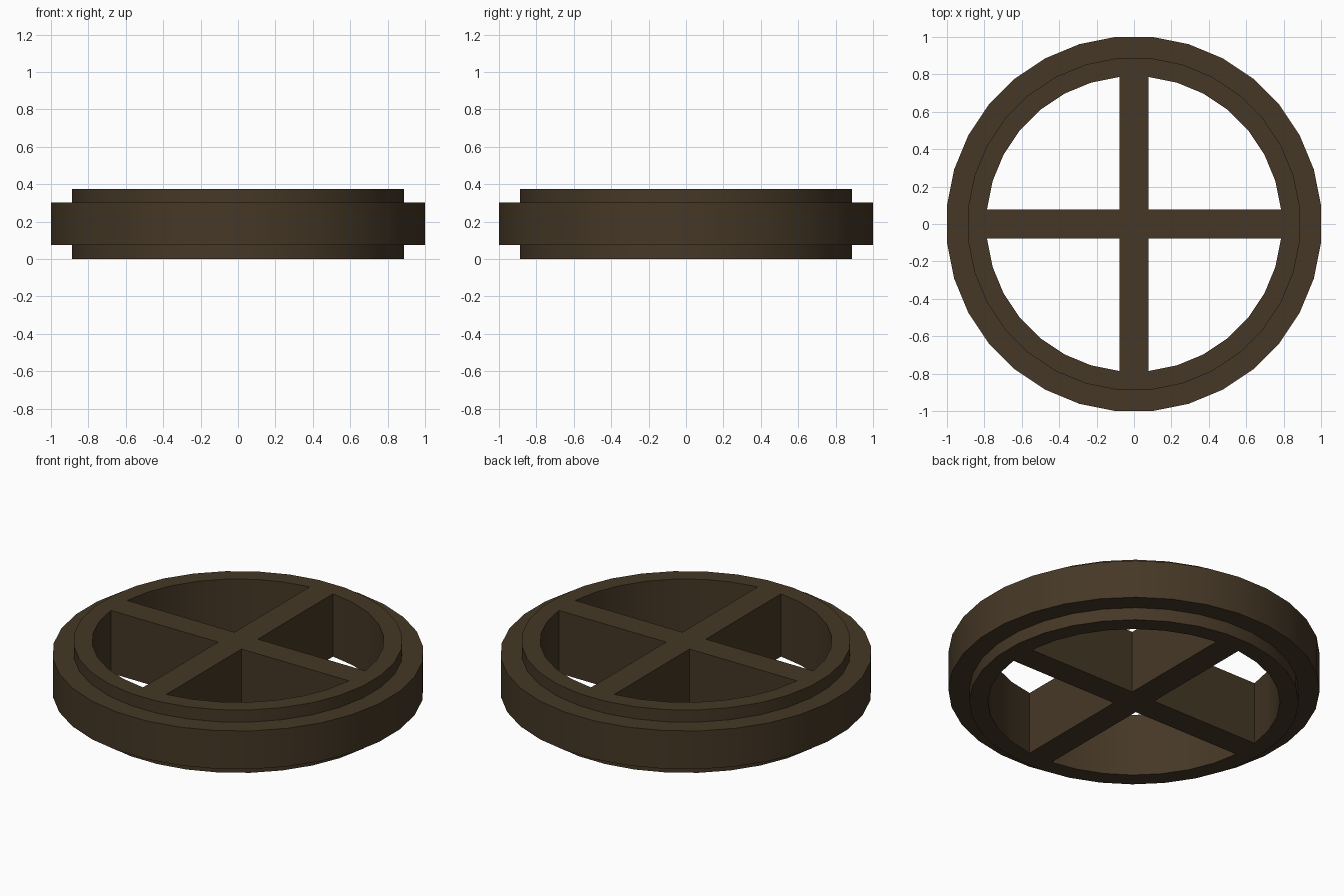
import bpy, bmesh, math

if "Cube" in bpy.data.objects:
    bpy.data.objects.remove(bpy.data.objects["Cube"])

SIDES = 32
STEP = 2 * math.pi / SIDES
R_OUT, R_STEP, R_IN = 1.0048, 0.891, 0.79
Z_TOP, Z_LOW, Z_HIGH = 0.375, 0.075, 0.303

mat = bpy.data.materials.new("dark brown")
mat.diffuse_color = (0.060, 0.039, 0.019, 1)
mat.use_nodes = True
mat.node_tree.nodes["Principled BSDF"].inputs["Base Color"].default_value = mat.diffuse_color


def finish(bm, name):
    bmesh.ops.recalc_face_normals(bm, faces=bm.faces)
    me = bpy.data.meshes.new(name)
    bm.to_mesh(me)
    bm.free()
    me.materials.append(mat)
    ob = bpy.data.objects.new(name, me)
    bpy.context.collection.objects.link(ob)
    bpy.context.view_layer.objects.active = ob
    ob.select_set(True)
    bpy.ops.object.shade_smooth_by_angle(angle=math.radians(30))
    ob.select_set(False)
    return ob


# Stepped rim: profile revolved, left open where the spokes join the inner wall
profile = [(R_IN, 0), (R_STEP, 0), (R_STEP, Z_LOW), (R_OUT, Z_LOW),
           (R_OUT, Z_HIGH), (R_STEP, Z_HIGH), (R_STEP, Z_TOP), (R_IN, Z_TOP)]
bm = bmesh.new()
rings = []
for i in range(SIDES):
    a = (i + 0.5) * STEP
    rings.append([bm.verts.new((r * math.cos(a), r * math.sin(a), z)) for r, z in profile])
n = len(profile)
for i in range(SIDES):
    p, q = rings[i], rings[(i + 1) % SIDES]
    for j in range(n):
        k = (j + 1) % n
        if k == 0 and (i + 1) % (SIDES // 4) == 0:
            continue
        bm.faces.new((p[j], q[j], q[k], p[k]))
finish(bm, "wheel_rim")

# Four crossing spokes, flush with the rim, as wide as one inner facet
w = R_IN * math.sin(STEP / 2)
e = R_IN * math.cos(STEP / 2)
outline = []
for s in range(4):
    c, d = round(math.cos(s * math.pi / 2)), round(math.sin(s * math.pi / 2))
    outline += [(x * c - y * d, x * d + y * c) for x, y in ((e, -w), (e, w), (w, w))]
bm = bmesh.new()
low = [bm.verts.new((x, y, 0)) for x, y in outline]
top = [bm.verts.new((x, y, Z_TOP)) for x, y in outline]
bm.faces.new(top)
bm.faces.new(low[::-1])
for j in range(12):
    if j % 3:  # spoke ends are inside the rim
        k = (j + 1) % 12
        bm.faces.new((low[j], low[k], top[k], top[j]))
finish(bm, "cross_spokes")
